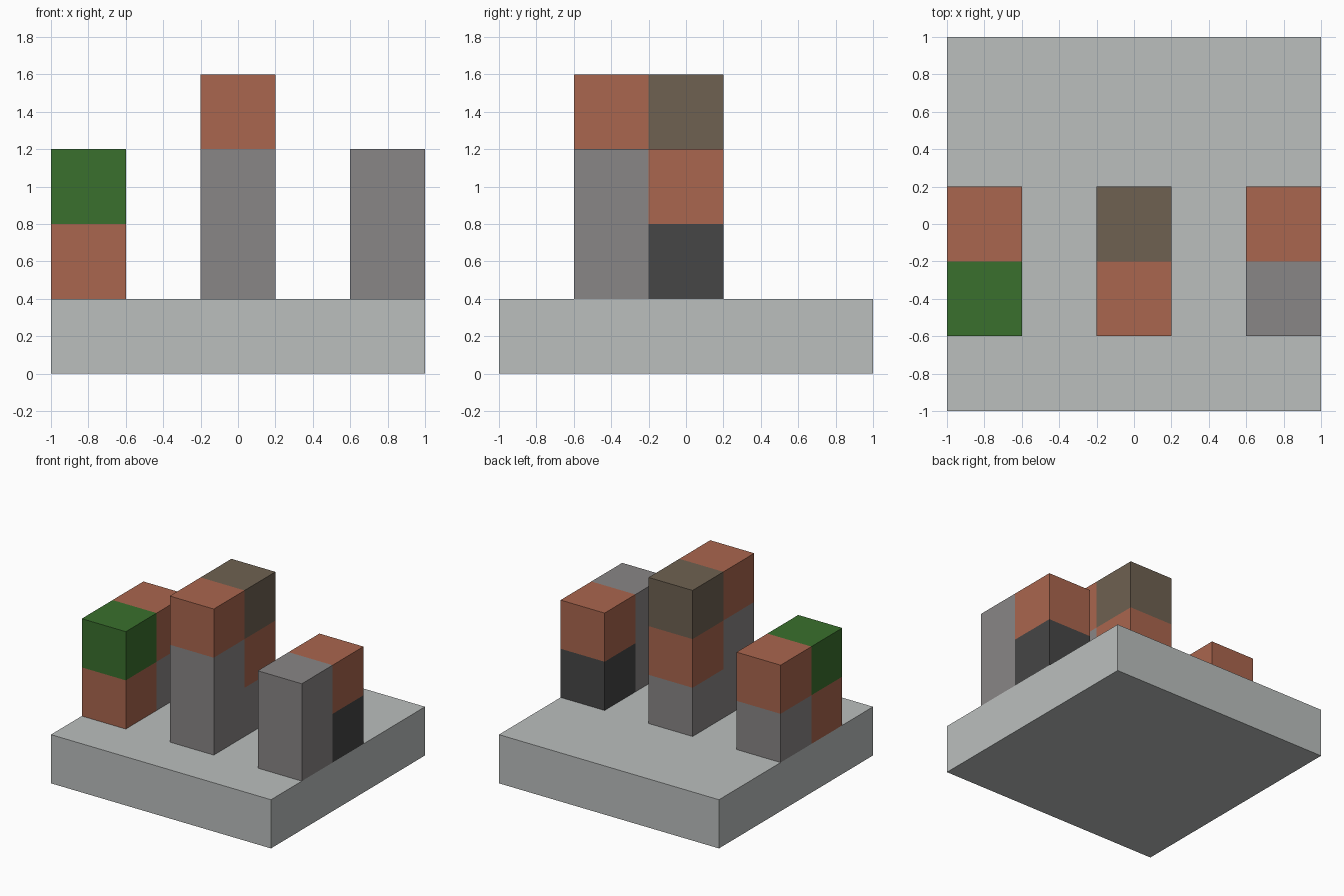
import bpy
import bmesh
from mathutils import Matrix, Vector

if "Cube" in bpy.data.objects:
    bpy.data.objects.remove(bpy.data.objects["Cube"], do_unlink=True)

UNIT = 0.4


def linear(c):
    c /= 255
    return c / 12.92 if c <= 0.04045 else ((c + 0.055) / 1.055) ** 2.4


def make_material(name, rgb):
    mat = bpy.data.materials.new(name)
    mat.use_nodes = True
    colour = (*[linear(c) for c in rgb], 1)
    mat.diffuse_color = colour
    mat.node_tree.nodes["Principled BSDF"].inputs["Base Color"].default_value = colour
    return mat


materials = {name: make_material(name, rgb) for name, rgb in {
    "pale_grey": (187, 191, 190),
    "stone_grey": (137, 134, 134),
    "terracotta": (170, 102, 78),
    "leaf_green": (58, 112, 45),
    "earth_brown": (110, 97, 81),
    "charcoal": (70, 70, 70),
}.items()}


def add_box(bm, centre, size, index=0):
    """Add a box and give its faces one material index."""
    matrix = Matrix.Translation(centre) @ Matrix.Diagonal((*size, 1))
    verts = bmesh.ops.create_cube(bm, size=1, matrix=matrix)["verts"]
    for face in {f for v in verts for f in v.link_faces}:
        face.material_index = index


def finish(bm, name, colours):
    mesh = bpy.data.meshes.new(name)
    bm.to_mesh(mesh)
    bm.free()
    for colour in colours:
        mesh.materials.append(materials[colour])
    obj = bpy.data.objects.new(name, mesh)
    bpy.context.collection.objects.link(obj)


def block_tower(name, x, front, back):
    """Two stacks of cubes, listed from the bottom up, joined into one shell."""
    bm = bmesh.new()
    colours = sorted(set(front + back))
    for y, stack in ((-UNIT, front), (0, back)):
        for level, colour in enumerate(stack):
            centre = Vector((x, y, UNIT * (level + 1.5)))
            add_box(bm, centre, (UNIT, UNIT, UNIT), colours.index(colour))
    # Remove the faces hidden between touching cubes
    bmesh.ops.remove_doubles(bm, verts=bm.verts, dist=0.001)
    groups = {}
    for face in bm.faces:
        groups.setdefault(frozenset(face.verts), []).append(face)
    hidden = [f for group in groups.values() if len(group) > 1 for f in group]
    bmesh.ops.delete(bm, geom=hidden, context="FACES")
    finish(bm, name, colours)


# Square base slab
slab = bmesh.new()
add_box(slab, (0, 0, UNIT / 2), (2, 2, UNIT))
finish(slab, "base_slab", ["pale_grey"])

# Three towers across the slab
block_tower("right_tower", -2 * UNIT,
            ["terracotta", "leaf_green"],
            ["stone_grey", "terracotta"])
block_tower("middle_tower", 0,
            ["stone_grey", "stone_grey", "terracotta"],
            ["stone_grey", "terracotta", "earth_brown"])
block_tower("left_tower", 2 * UNIT,
            ["stone_grey", "stone_grey"],
            ["charcoal", "terracotta"])
